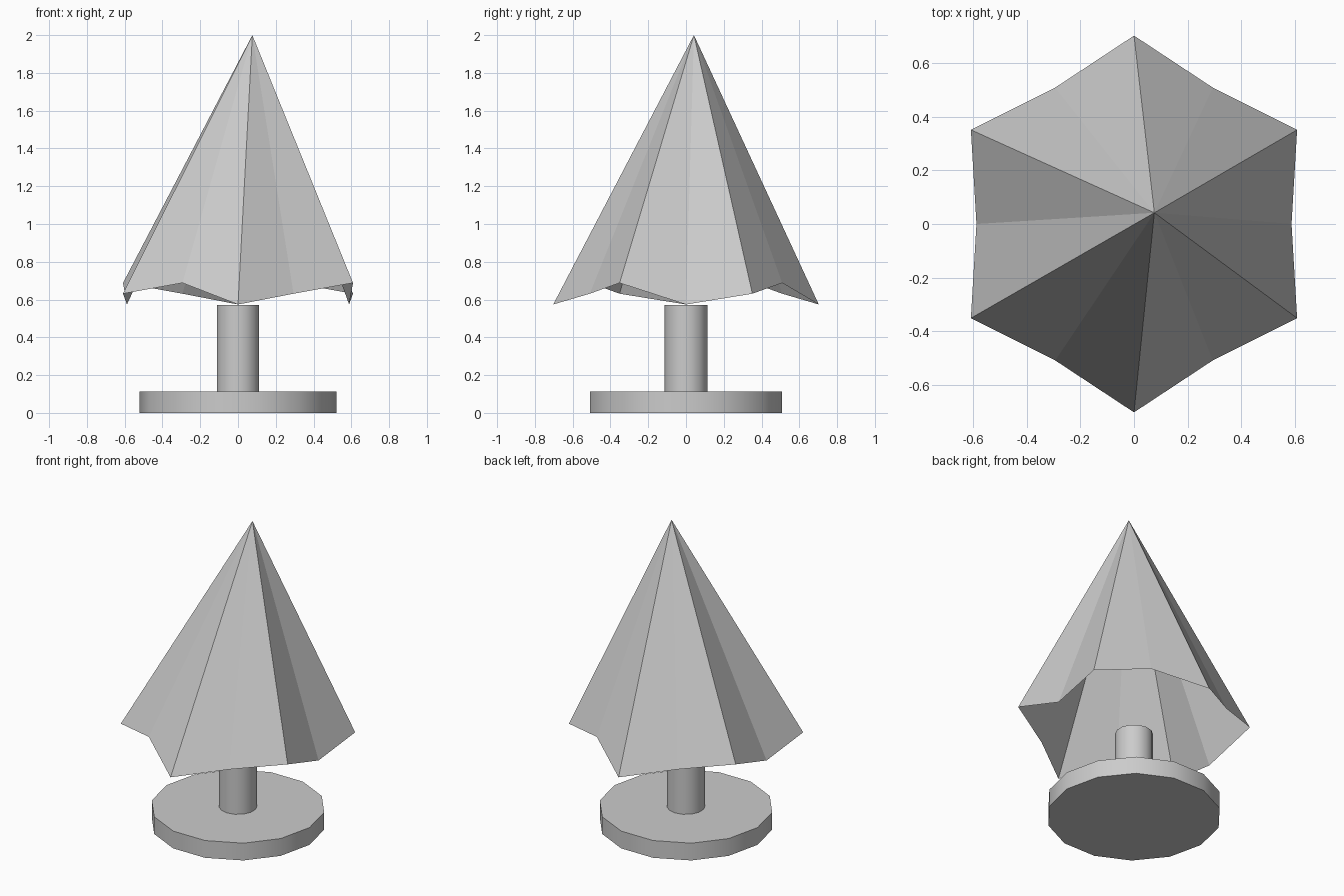
import bpy, bmesh, math

if "Cube" in bpy.data.objects:
    bpy.data.objects.remove(bpy.data.objects["Cube"])

grey = bpy.data.materials.new("plain grey")
grey.diffuse_color = (0.6, 0.6, 0.6, 1)
grey.use_nodes = True
grey.node_tree.nodes["Principled BSDF"].inputs["Base Color"].default_value = grey.diffuse_color


def make_object(name, bm):
    bmesh.ops.recalc_face_normals(bm, faces=bm.faces)
    mesh = bpy.data.meshes.new(name)
    bm.to_mesh(mesh)
    bm.free()
    mesh.materials.append(grey)
    obj = bpy.data.objects.new(name, mesh)
    bpy.context.collection.objects.link(obj)
    return obj


def disc(name, radius, z0, z1, sides, start):
    """Upright prism with smooth sides and sharp caps."""
    bm = bmesh.new()
    ring = [bm.verts.new((radius * math.cos(start + math.tau * i / sides),
                          radius * math.sin(start + math.tau * i / sides), z0))
            for i in range(sides)]
    base = bm.faces.new(ring)
    top = bmesh.ops.extrude_face_region(bm, geom=[base], use_keep_orig=True)
    moved = [v for v in top["geom"] if isinstance(v, bmesh.types.BMVert)]
    bmesh.ops.translate(bm, verts=moved, vec=(0, 0, z1 - z0))
    obj = make_object(name, bm)
    bpy.ops.object.select_all(action='DESELECT')
    obj.select_set(True)
    bpy.context.view_layer.objects.active = obj
    bpy.ops.object.shade_smooth_by_angle(angle=math.radians(35))
    return obj


# Round base and trunk
disc("base", 0.522, 0.0, 0.114, 14, 0.0)
disc("trunk", 0.114, 0.114, 0.571, 14, math.pi / 2)

# Canopy: hollow, leaning cone with a star-shaped, stepped rim
bm = bmesh.new()
apex = bm.verts.new((0.076, 0.042, 2.0))
rim = []
for i in range(12):
    a = math.tau * i / 12
    r = 0.703 if i % 2 else 0.588
    rim.append(bm.verts.new((r * math.cos(a), r * math.sin(a),
                             0.574 + 0.057 * (i % 3))))
for i in range(12):
    bm.faces.new((rim[i], rim[(i + 1) % 12], apex))
make_object("canopy", bm)
